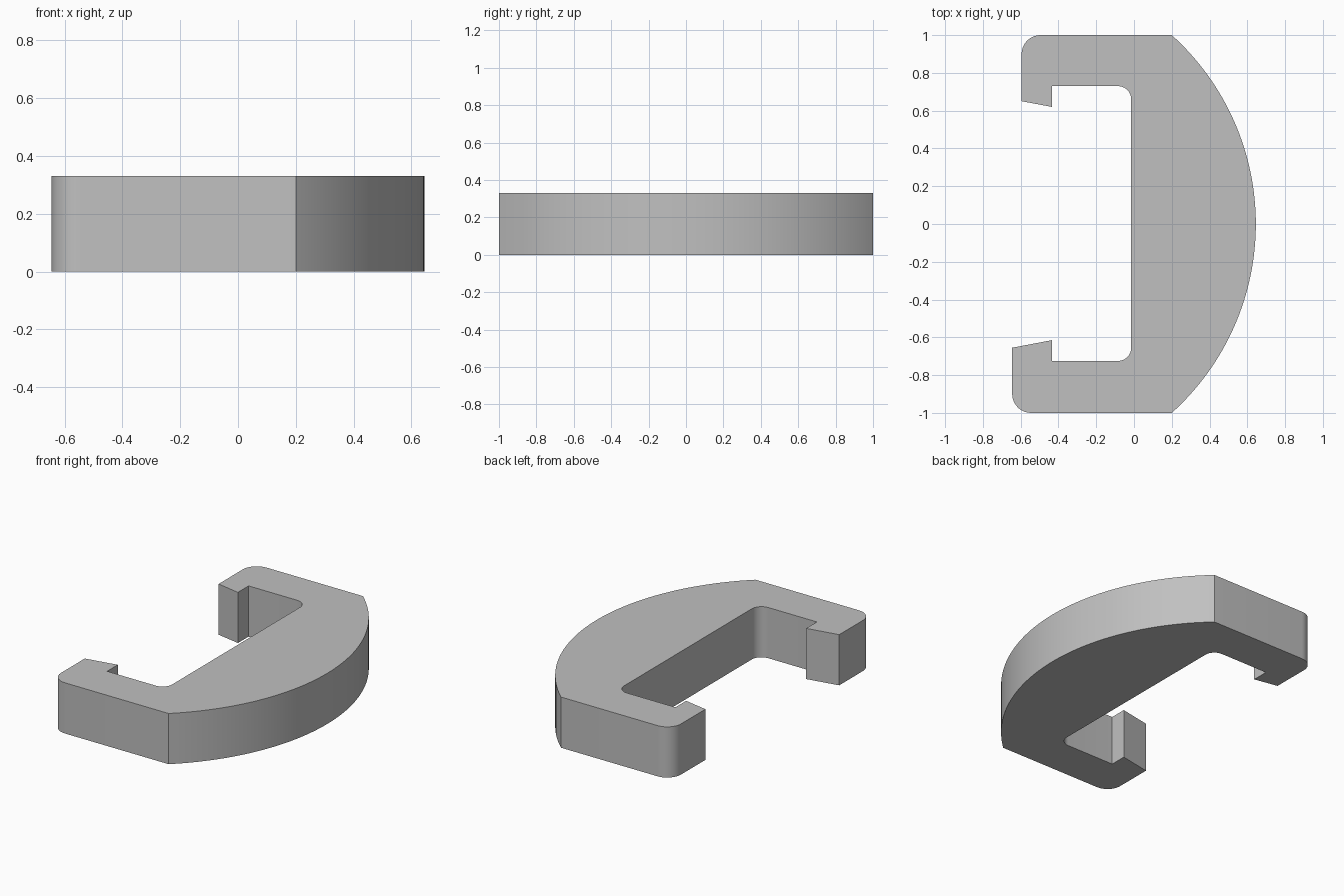
import bpy
import bmesh
import math
from mathutils import Vector

cube = bpy.data.objects.get("Cube")
if cube:
    bpy.data.objects.remove(cube, do_unlink=True)

HEIGHT = 0.33
OUTER_R, INNER_R = 0.1, 0.07


def fillet(prev, corner, nxt, radius, steps=10):
    """Points rounding a right-angled corner."""
    p, c, n = Vector(prev), Vector(corner), Vector(nxt)
    a, b = (p - c).normalized() * radius, (n - c).normalized() * radius
    centre = c + a + b
    return [centre - b * math.cos(t) - a * math.sin(t)
            for t in (math.pi / 2 * i / steps for i in range(steps + 1))]


def bow(x_end, x_peak, steps=64):
    """Shallow arc from y = -1 to y = 1, bulging toward +x."""
    rise = x_peak - x_end
    radius = (1 + rise * rise) / (2 * rise)
    half = math.asin(1 / radius)
    return [Vector((x_peak - radius + radius * math.cos(a), radius * math.sin(a)))
            for a in (half * (2 * i / steps - 1) for i in range(steps + 1))]


def hook(side, x_out, y_out_tip, y_in_tip, y_inner):
    """One arm, from the outer corner round the hook to the inner corner."""
    x_lip, x_back = -0.435, -0.015
    outer = fillet((0.2, side), (x_out, side), (x_out, 0), OUTER_R)
    tip = [Vector((x_out, side * y_out_tip)), Vector((x_lip, side * y_in_tip)),
           Vector((x_lip, side * y_inner))]
    inner = fillet((x_lip, side * y_inner), (x_back, side * y_inner), (x_back, 0), INNER_R)
    return outer + tip + inner


# Closed outline, counter-clockwise: bow, back hook, front hook
outline = bow(0.2, 0.645)
outline += hook(1, -0.595, 0.65, 0.62, 0.73)
outline += reversed(hook(-1, -0.645, 0.655, 0.615, 0.725))

# Extrude the outline into the solid clip
bm = bmesh.new()
base = bm.faces.new([bm.verts.new((p.x, p.y, 0)) for p in outline])
top = bmesh.ops.extrude_face_region(bm, geom=[base], use_keep_orig=True)
bmesh.ops.translate(bm, vec=(0, 0, HEIGHT),
                    verts=[v for v in top["geom"] if isinstance(v, bmesh.types.BMVert)])
bmesh.ops.recalc_face_normals(bm, faces=bm.faces)
mesh = bpy.data.meshes.new("clip_body")
bm.to_mesh(mesh)
bm.free()

clip = bpy.data.objects.new("clip_body", mesh)
bpy.context.collection.objects.link(clip)

# Plain grey material
grey = bpy.data.materials.new("plain_grey")
grey.use_nodes = True
colour = (0.53, 0.53, 0.53, 1)
grey.diffuse_color = colour
grey.node_tree.nodes["Principled BSDF"].inputs["Base Color"].default_value = colour
mesh.materials.append(grey)

# Smooth the curved walls, keep the corners crisp
bpy.ops.object.select_all(action="DESELECT")
clip.select_set(True)
bpy.context.view_layer.objects.active = clip
bpy.ops.object.shade_smooth_by_angle(angle=math.radians(20))
